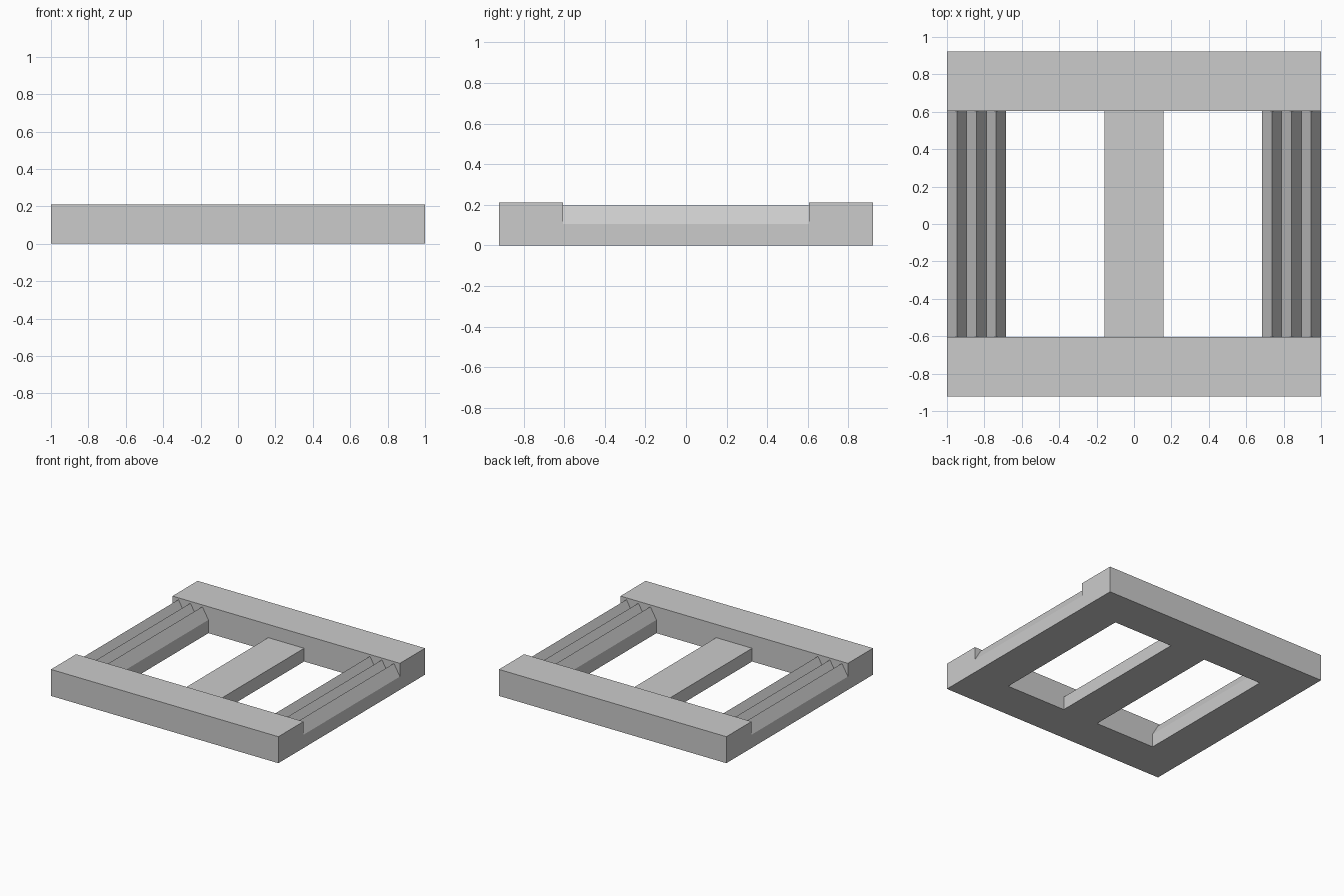
import bpy, bmesh

cube = bpy.data.objects.get("Cube")
if cube:
    bpy.data.objects.remove(cube, do_unlink=True)

U = 2 / 19                      # base module: bars are 3 wide and 2 high
HALF_Y, INNER_Y = 8.75 * U, 5.75 * U
RIDGE = U * 0.866               # equilateral ridges

grey = bpy.data.materials.new("plain_grey")
grey.use_nodes = True
colour = (0.6, 0.6, 0.6, 1)
grey.diffuse_color = colour
grey.node_tree.nodes["Principled BSDF"].inputs["Base Color"].default_value = colour


def extrude_y(name, profile, y0, y1):
    """Solid made by sweeping an (x, z) profile from y0 to y1."""
    bm = bmesh.new()
    face = bm.faces.new([bm.verts.new((x, y0, z)) for x, z in profile])
    result = bmesh.ops.extrude_face_region(bm, geom=[face])
    moved = [v for v in result["geom"] if isinstance(v, bmesh.types.BMVert)]
    bmesh.ops.translate(bm, verts=moved, vec=(0, y1 - y0, 0))
    bmesh.ops.recalc_face_normals(bm, faces=bm.faces)
    mesh = bpy.data.meshes.new(name)
    bm.to_mesh(mesh)
    bm.free()
    mesh.materials.append(grey)
    obj = bpy.data.objects.new(name, mesh)
    bpy.context.collection.objects.link(obj)
    return obj


def box_profile(half_width, height):
    return [(-half_width, 0), (half_width, 0), (half_width, height), (-half_width, height)]


# Raised end bars
extrude_y("front_bar", box_profile(1, 2 * U), -HALF_Y, -INNER_Y)
extrude_y("back_bar", box_profile(1, 2 * U), INNER_Y, HALF_Y)

# Low centre slat
extrude_y("centre_slat", box_profile(1.5 * U, U), -INNER_Y, INNER_Y)

# Side rails, each topped by three ridges
for name, left_edge in (("right_rail", -1), ("left_rail", 1 - 3 * U)):
    profile = [(left_edge, 0)]
    for i in range(7):
        profile.append((left_edge + i * U / 2, U + RIDGE * (i % 2)))
    profile.append((left_edge + 3 * U, 0))
    extrude_y(name, profile, -INNER_Y, INNER_Y)
